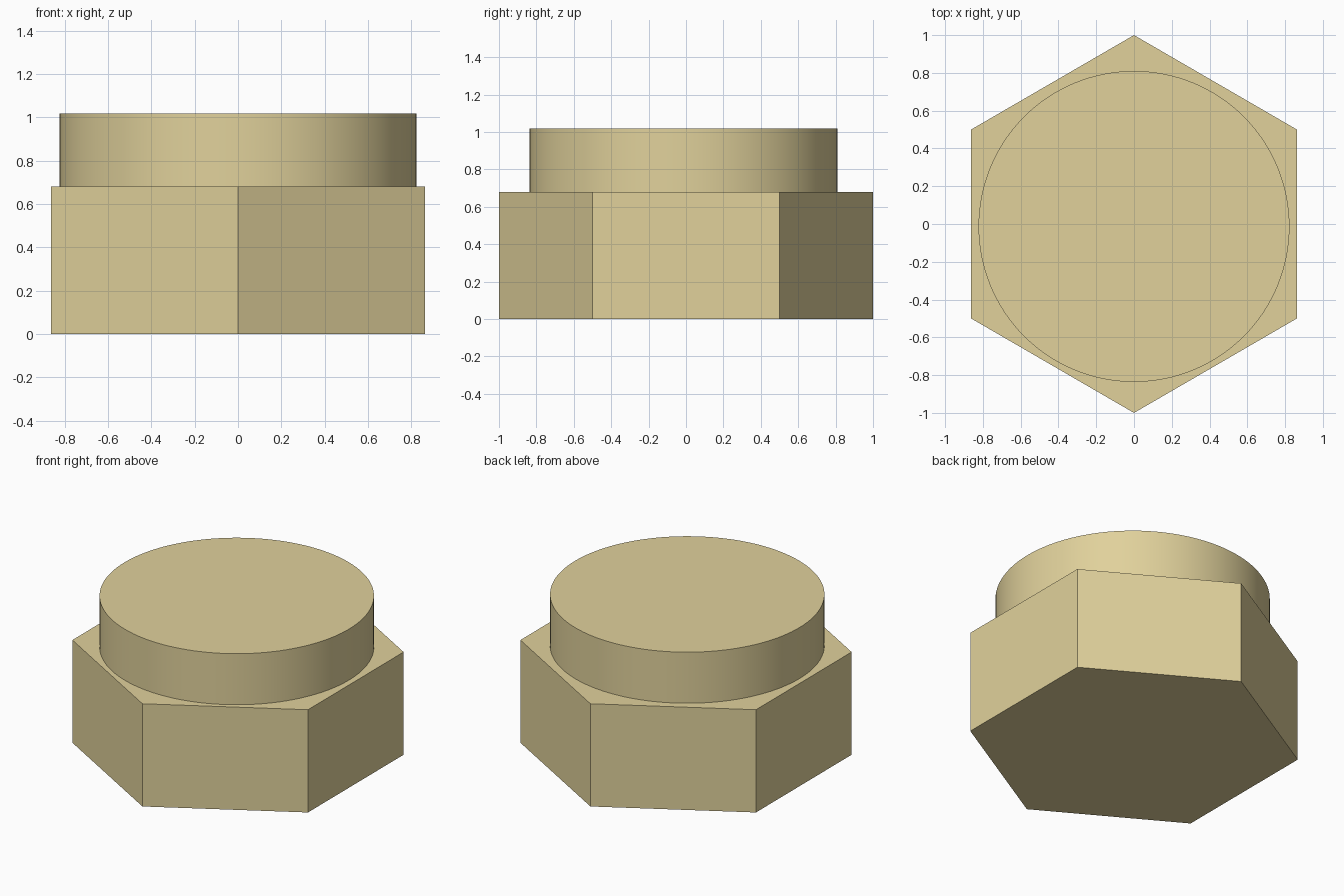
import bpy
from math import radians

if "Cube" in bpy.data.objects:
    bpy.data.objects.remove(bpy.data.objects["Cube"])

mat = bpy.data.materials.new("tan")
mat.diffuse_color = (0.75, 0.64, 0.33, 1)
mat.use_nodes = True
mat.node_tree.nodes["Principled BSDF"].inputs["Base Color"].default_value = mat.diffuse_color


def prism(name, sides, radius, bottom, top, y=0, turn=0, x_scale=1):
    bpy.ops.mesh.primitive_cylinder_add(
        vertices=sides, radius=radius, depth=top - bottom,
        location=(0, y, (bottom + top) / 2))
    ob = bpy.context.object
    ob.name = name
    ob.rotation_euler.z = radians(turn)
    bpy.ops.object.transform_apply(location=False, rotation=True, scale=False)
    ob.scale.x = x_scale
    bpy.ops.object.transform_apply(location=False, rotation=False, scale=True)
    ob.data.materials.append(mat)
    return ob


# Hexagonal body with corners pointing to the front and back
prism("hex_body", 6, 1.0, 0, 0.68, x_scale=0.996)

# Round cap, seated slightly into the body
prism("round_cap", 128, 0.823, 0.66, 1.018, y=-0.013)
bpy.ops.object.shade_smooth_by_angle(angle=radians(30))
